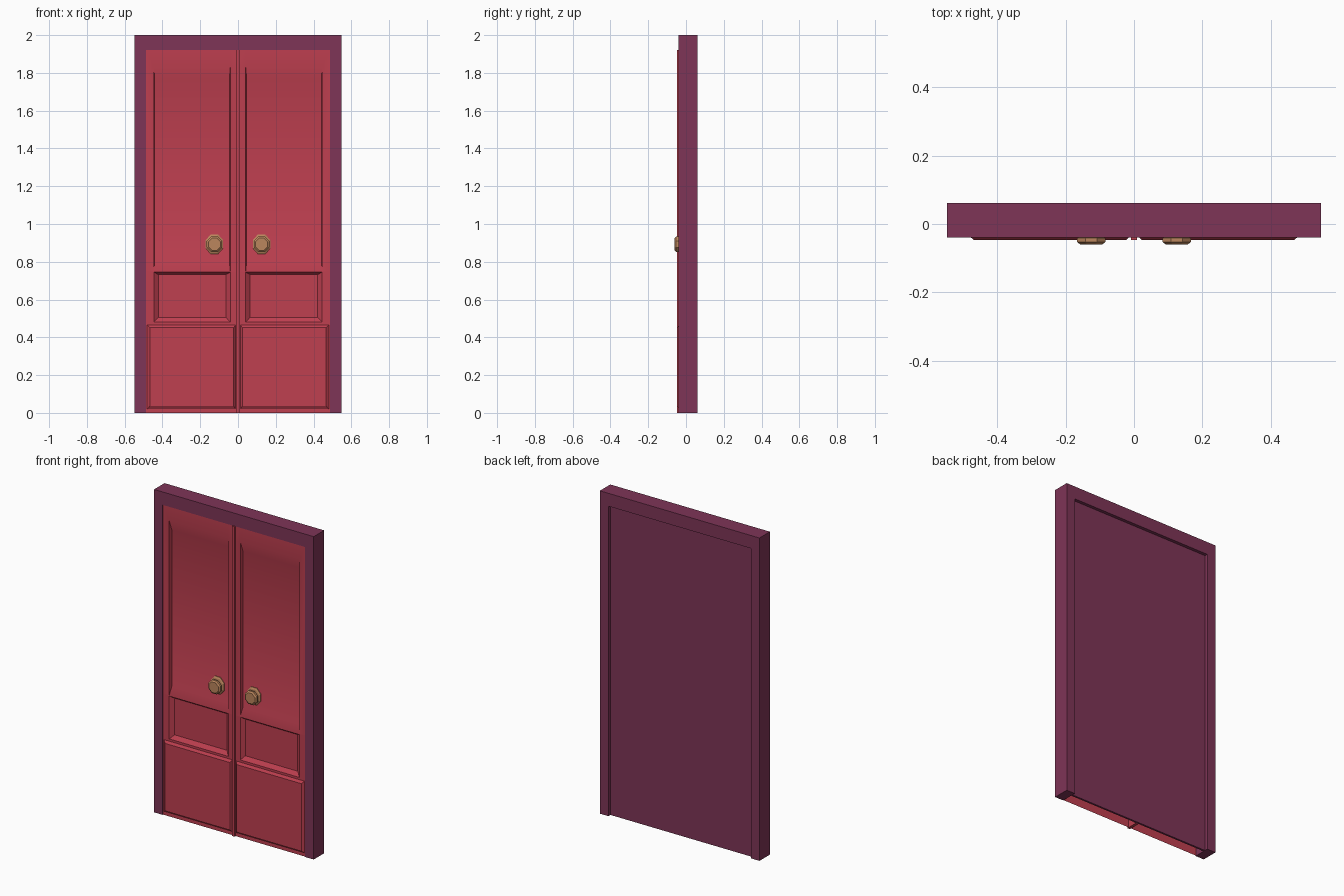
import bpy, bmesh, math

if "Cube" in bpy.data.objects:
    bpy.data.objects.remove(bpy.data.objects["Cube"])


def material(name, rgb):
    m = bpy.data.materials.new(name)
    m.diffuse_color = (*rgb, 1)
    m.use_nodes = True
    m.node_tree.nodes["Principled BSDF"].inputs["Base Color"].default_value = m.diffuse_color
    return m


PURPLE = material("frame_purple", (0.21, 0.035, 0.095))
RED = material("door_red", (0.52, 0.05, 0.08))
BRASS = material("knob_brass", (0.50, 0.24, 0.11))


def finish(name, bm, mat, smooth=False, recalc=True):
    if recalc:
        bmesh.ops.recalc_face_normals(bm, faces=bm.faces)
    me = bpy.data.meshes.new(name)
    bm.to_mesh(me)
    bm.free()
    me.materials.append(mat)
    ob = bpy.data.objects.new(name, me)
    bpy.context.collection.objects.link(ob)
    if smooth:
        bpy.context.view_layer.objects.active = ob
        ob.select_set(True)
        bpy.ops.object.shade_smooth_by_angle(angle=math.radians(30))
        ob.select_set(False)
    return ob


def box(name, x, y, z, mat):
    bm = bmesh.new()
    bmesh.ops.create_cube(bm, size=1)
    for v in bm.verts:
        for i, (a, b) in enumerate((x, y, z)):
            v.co[i] = a if v.co[i] < 0 else b
    return finish(name, bm, mat)


def rect(bm, x0, x1, z0, z1, y):
    return [bm.verts.new(p) for p in ((x0, y, z0), (x1, y, z0), (x1, y, z1), (x0, y, z1))]


def panel(bm, outer, inner, y0, y1):
    # sloped border running from the outer rectangle to the inner one
    a, b = rect(bm, *outer, y0), rect(bm, *inner, y1)
    for i in range(4):
        j = (i + 1) % 4
        bm.faces.new((a[i], a[j], b[j], b[i]))
    bm.faces.new(b)


# Frame: portal-shaped outline extruded in depth
bm = bmesh.new()
outline = [(-.547, 0), (-.488, 0), (-.488, 1.92), (.488, 1.92), (.488, 0), (.547, 0), (.547, 2), (-.547, 2)]
face = bm.faces.new([bm.verts.new((x, -.04, z)) for x, z in outline])
ext = bmesh.ops.extrude_face_region(bm, geom=[face])
for g in ext["geom"]:
    if isinstance(g, bmesh.types.BMVert):
        g.co.y = .062
finish("door_frame", bm, PURPLE)

# Back panel and meeting strip
box("back_panel", (-.488, .488), (.03, .042), (0, 1.92), PURPLE)
box("centre_strip", (-.009, .009), (-.047, .03), (0, 1.92), RED)

FACE, DEEP = -.036, -.018
for side, label in ((-1, "left"), (1, "right")):
    # Door leaf: flat rails and stiles with two recessed panels
    bm = bmesh.new()
    xs = [0, .041, .446, .488]
    zs = [0, .48, .745, .752, 1.83, 1.92]
    for i in range(3):
        for k in range(5):
            cell = (xs[i], xs[i + 1], zs[k], zs[k + 1])
            if i == 1 and k == 1:
                panel(bm, cell, (.063, .422, .505, .732), FACE, DEEP)
            elif i == 1 and k == 3:
                panel(bm, cell, (.046, .441, .80, 1.77), FACE, DEEP)
            else:
                bm.faces.new(rect(bm, *cell, FACE))
    bmesh.ops.remove_doubles(bm, verts=bm.verts, dist=1e-5)
    for v in bm.verts:
        v.co.x *= side
    if side < 0:
        bmesh.ops.reverse_faces(bm, faces=bm.faces)
    finish(label + "_door_leaf", bm, RED, smooth=True, recalc=False)

    # Raised kick panel
    bm = bmesh.new()
    panel(bm, (.013, .481, .02, .466), (.023, .467, .036, .451), FACE, -.047)
    for v in bm.verts:
        v.co.x *= side
    if side < 0:
        bmesh.ops.reverse_faces(bm, faces=bm.faces)
    finish(label + "_kick_panel", bm, RED, recalc=False)

    # Knob: eight-sided turned profile with a taller back plate
    bm = bmesh.new()
    profile = [(.046, -.016), (.046, -.022), (.038, -.027), (.026, -.029),
               (.026, -.035), (.041, -.041), (.041, -.053), (.032, -.060)]
    rings = []
    for n, (r, y) in enumerate(profile):
        stretch = 1.14 if n < 3 else 1
        rings.append([bm.verts.new((side * .125 + r * math.cos(t) / math.cos(math.pi / 8), y,
                                    .893 + stretch * r * math.sin(t) / math.cos(math.pi / 8)))
                      for t in [(q + .5) * math.pi / 4 for q in range(8)]])
    for a, b in zip(rings, rings[1:]):
        for q in range(8):
            p = (q + 1) % 8
            bm.faces.new((a[q], a[p], b[p], b[q]))
    bm.faces.new(rings[0])
    bm.faces.new(rings[-1])
    finish(label + "_knob", bm, BRASS)
